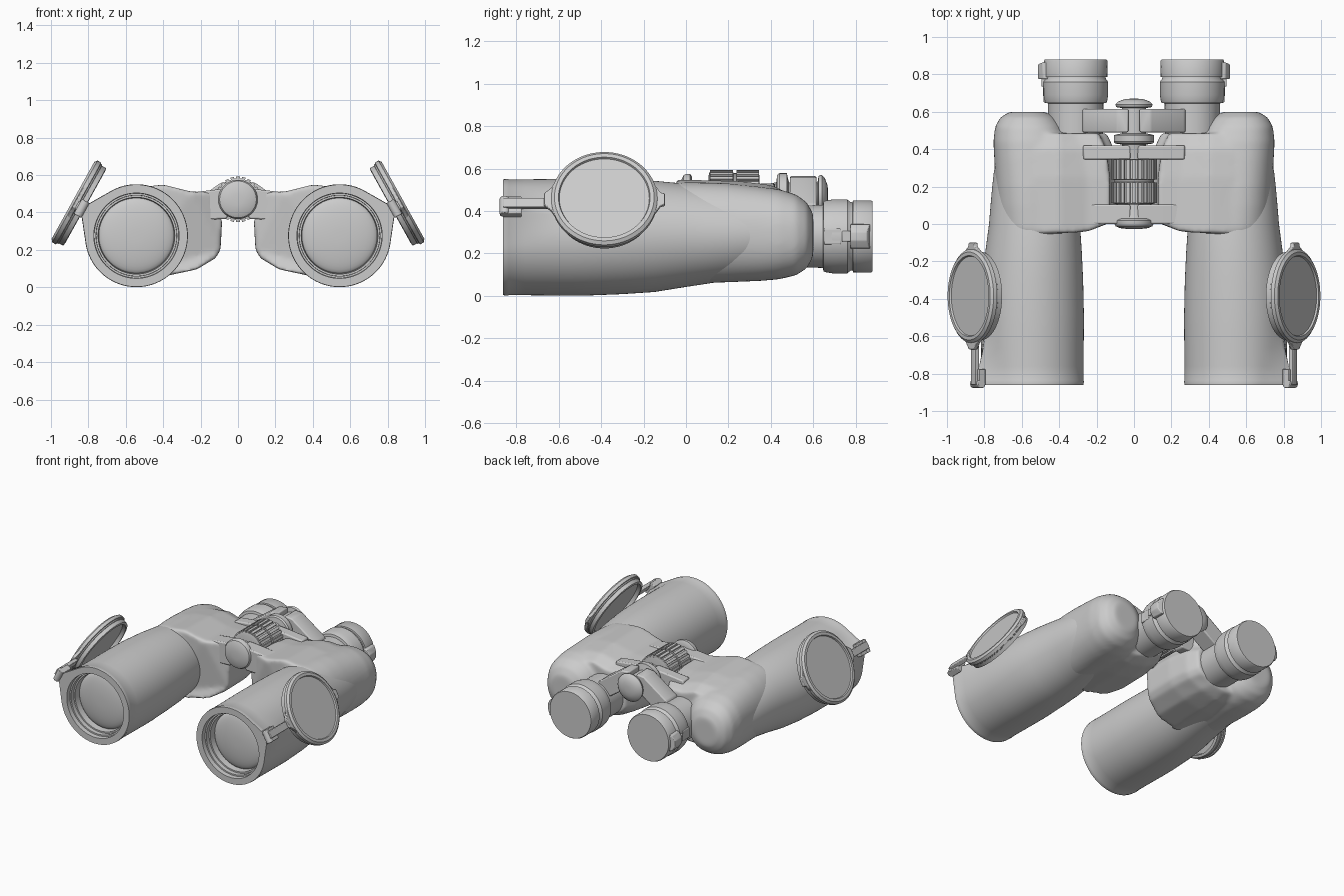
import bpy, bmesh, math
from mathutils import Vector, Matrix

rubber = bpy.data.materials.new("grey_rubber")
rubber.diffuse_color = (0.6, 0.6, 0.6, 1)
TAU = math.tau


def finish(name, bm, mirror=True, angle=35, bevel=0, blend=False):
    """Turn a bmesh into a named object, mirrored across x when needed."""
    bmesh.ops.recalc_face_normals(bm, faces=bm.faces)
    me = bpy.data.meshes.new(name)
    bm.to_mesh(me)
    bm.free()
    ob = bpy.data.objects.new(name, me)
    bpy.context.collection.objects.link(ob)
    me.materials.append(rubber)
    bpy.ops.object.select_all(action='DESELECT')
    ob.select_set(True)
    bpy.context.view_layer.objects.active = ob
    bpy.ops.object.shade_smooth_by_angle(angle=math.radians(angle))
    if bevel:
        m = ob.modifiers.new("bevel", 'BEVEL')
        m.width, m.segments, m.limit_method = bevel, 2, 'ANGLE'
    if blend:
        m = ob.modifiers.new("merge", 'REMESH')
        m.mode, m.voxel_size, m.use_smooth_shade = 'VOXEL', 0.011, True
        m = ob.modifiers.new("soften", 'SMOOTH')
        m.factor, m.iterations = 0.5, 14
    if mirror:
        ob.modifiers.new("mirror", 'MIRROR')
    return ob


def loft(bm, rings):
    """Skin a list of equal rings and cap both ends."""
    vs = [[bm.verts.new(p) for p in r] for r in rings]
    n = len(vs[0])
    for a, b in zip(vs, vs[1:]):
        for i in range(n):
            bm.faces.new((a[i], a[(i + 1) % n], b[(i + 1) % n], b[i]))
    bm.faces.new(vs[0])
    bm.faces.new(vs[-1])


def lathe(bm, prof, cx=0, cz=0, n=64):
    """Revolve (y, radius) points around an axis parallel to y."""
    loft(bm, [[(cx + r * math.cos(TAU * i / n), y, cz + r * math.sin(TAU * i / n))
               for i in range(n)] for y, r in prof])


def oval(y, cx, cz, rx, rz, e=2.0, n=64):
    """Superellipse ring in the xz plane."""
    out = []
    for i in range(n):
        c, s = math.cos(TAU * i / n), math.sin(TAU * i / n)
        out.append((cx + rx * math.copysign(abs(c) ** (2 / e), c), y,
                    cz + rz * math.copysign(abs(s) ** (2 / e), s)))
    return out


def slab(bm, pts, y0, y1):
    """Extrude an xz outline from y0 to y1 (numbers or functions of x)."""
    f = [y if callable(y) else (lambda x, y=y: y) for y in (y0, y1)]
    loft(bm, [[(x, g(x), z) for x, z in pts] for g in f])


def box(bm, c, s, mat=Matrix()):
    bmesh.ops.create_cube(bm, size=1, matrix=mat @ Matrix.Translation(c) @ Matrix.Diagonal((*s, 1)))


def teardrop(y, r, phi, cx=0.543, cz=0.276, n=96):
    """Circle with a tangent corner pointing at the cap hinge."""
    out = []
    for i in range(n):
        t = TAU * i / n
        d = abs((t - math.radians(26) + math.pi) % TAU - math.pi)
        k = r / math.cos(phi - d) if d < phi else r
        out.append((cx + k * math.cos(t), y, cz + k * math.sin(t)))
    return out


# Objective barrels: recessed bore, hinge corner at the front, taper to the back
bm = bmesh.new()
rings = [teardrop(y, r, 0) for y, r in
         [(-0.735, 0.20), (-0.80, 0.205), (-0.80, 0.215), (-0.83, 0.216), (-0.83, 0.226), (-0.862, 0.228)]]
rings += [teardrop(y, r, p) for y, r, p in
          [(-0.862, 0.273, 0.6), (-0.84, 0.275, 0.6), (-0.835, 0.273, 0.6), (-0.76, 0.273, 0.54),
           (-0.66, 0.274, 0.36), (-0.55, 0.275, 0.12), (-0.48, 0.275, 0)]]
rings += [oval(*s, n=96) for s in
          [(-0.3, 0.542, 0.278, 0.270, 0.270), (-0.15, 0.537, 0.28, 0.258, 0.262),
           (0.0, 0.532, 0.285, 0.243, 0.243), (0.1, 0.532, 0.285, 0.235, 0.228),
           (0.2, 0.532, 0.285, 0.226, 0.212), (0.28, 0.532, 0.285, 0.217, 0.197),
           (0.33, 0.532, 0.285, 0.207, 0.185)]]
loft(bm, rings)
finish("barrel", bm)

# Front lenses
bm = bmesh.new()
lathe(bm, [(-0.72, 0.203)] + [(-0.75 - 0.04 * math.sin(a * 0.157), 0.203 * math.cos(a * 0.157))
                              for a in range(10)], 0.543, 0.276)
finish("front_lens", bm)

# Prism housing: rounded outer shell blended with an inner block that tapers back
bm = bmesh.new()
loft(bm, [oval(*s) for s in
          [(-0.12, 0.53, 0.29, 0.18, 0.20, 2.1), (-0.03, 0.535, 0.295, 0.195, 0.24, 2.1),
           (0.1, 0.545, 0.297, 0.193, 0.237, 2.15), (0.2, 0.548, 0.297, 0.193, 0.233, 2.2),
           (0.35, 0.55, 0.292, 0.197, 0.222, 2.3), (0.44, 0.553, 0.29, 0.199, 0.212, 2.3),
           (0.52, 0.562, 0.287, 0.181, 0.19, 2.3), (0.57, 0.568, 0.285, 0.147, 0.155, 2.2),
           (0.60, 0.57, 0.285, 0.095, 0.10, 2)]])
outline = [(0.125, 0.42), (0.085, 0.36), (0.093, 0.2), (0.12, 0.155), (0.22, 0.095), (0.37, 0.063),
           (0.53, 0.075), (0.53, 0.535), (0.40, 0.550), (0.25, 0.512), (0.13, 0.512)]
front = [(x, 0.02 - 0.07 * min(1, max(0, (x - 0.1) / 0.17)), z) for x, z in outline]
mid = [(x, 0.25, 0.29 + (z - 0.29) * 0.97) for x, z in outline]
near = [(x + 0.02 * (x < 0.3), 0.40, 0.285 + (z - 0.285) * 0.90) for x, z in outline]
back = [(x + 0.06 * (x < 0.3), 0.485, 0.28 + (z - 0.28) * 0.76) for x, z in outline]
loft(bm, [front, mid, near, back])
finish("prism_housing", bm, blend=True)

# Hinge arms and the sloping eyepiece bridge
bm = bmesh.new()
for y0, y1 in ((0.0, 0.105), (0.345, 0.42)):
    slab(bm, [(0.02, 0.53), (0.12, 0.522), (0.27, 0.505), (0.29, 0.36), (0.065, 0.365), (0.02, 0.42)], y0, y1)
finish("hinge_arm", bm, bevel=0.008)
bm = bmesh.new()
slab(bm, [(0.03, 0.565), (0.09, 0.56), (0.27, 0.435), (0.3, 0.36), (0.19, 0.34), (0.03, 0.45)], 0.49, 0.615)
finish("eyepiece_bridge", bm, bevel=0.008)

# Central hinge axle with end caps
bm = bmesh.new()
lathe(bm, [(-0.027, 0.03), (-0.022, 0.075), (-0.012, 0.098), (0.0, 0.105), (0.02, 0.105), (0.028, 0.09),
           (0.03, 0.065), (0.11, 0.05), (0.35, 0.05), (0.425, 0.065), (0.43, 0.1), (0.44, 0.108),
           (0.475, 0.108), (0.485, 0.065), (0.62, 0.065), (0.625, 0.095), (0.64, 0.1), (0.655, 0.085),
           (0.667, 0.05), (0.67, 0.02)], 0, 0.47)
finish("hinge_axle", bm, mirror=False)

# Focus wheel with two rows of ribs
bm = bmesh.new()
lathe(bm, [(0.105, 0.09), (0.11, 0.112), (0.222, 0.112), (0.226, 0.108), (0.236, 0.108), (0.24, 0.112),
           (0.343, 0.112), (0.347, 0.09)], 0, 0.47)
for k in range(24):
    turn = Matrix.Translation((0, 0, 0.47)) @ Matrix.Rotation(TAU * k / 24, 4, 'Y')
    for y in (0.167, 0.291):
        box(bm, (0, y, 0.112), (0.019, 0.108, 0.02), turn)
finish("focus_wheel", bm, mirror=False)

# Eyepieces with stepped cups and side tabs
bm = bmesh.new()
lathe(bm, [(0.42, 0.145), (0.645, 0.148), (0.648, 0.165), (0.66, 0.169), (0.69, 0.174), (0.76, 0.174),
           (0.775, 0.162), (0.785, 0.160), (0.787, 0.169), (0.872, 0.170), (0.88, 0.165)], 0.312, 0.28)
finish("eyepiece", bm)
bm = bmesh.new()
slab(bm, [(0.45, 0.34), (0.49, 0.335), (0.513, 0.30), (0.513, 0.26), (0.49, 0.225), (0.45, 0.22)],
     0.775, lambda x: 0.872 - 0.6 * max(0, x - 0.48))
box(bm, (0.475, 0.76, 0.28), (0.04, 0.05, 0.05))
box(bm, (0.473, 0.69, 0.28), (0.024, 0.08, 0.075))
finish("eyecup_tab", bm, bevel=0.005)

# Open lens caps, tilted outward: local x runs along the barrel, local z faces out
nrm, fwd = Vector((0.875, 0, 0.485)).normalized(), Vector((0, 1, 0))
tilt = Matrix((fwd, nrm.cross(fwd), nrm)).transposed().to_4x4()
tilt = Matrix.Translation((0.865, -0.385, 0.455)) @ tilt
bm = bmesh.new()
prof = [(0.05, 0.010), (0.212, 0.010), (0.216, 0.020), (0.235, 0.020), (0.25, 0.008), (0.25, -0.014),
        (0.243, -0.017), (0.241, -0.024), (0.238, -0.026), (0.236, -0.052), (0.218, -0.055),
        (0.214, -0.028), (0.05, -0.028)]
loft(bm, [[tilt @ Vector((r * math.cos(TAU * i / 72), r * math.sin(TAU * i / 72), h))
           for i in range(72)] for r, h in prof])
finish("lens_cap", bm)

# Cap ears: a pull tab at one end, a tapered strap root at the other
bm = bmesh.new()
for outline in ([(0.21, -0.12), (0.265, -0.035), (0.285, -0.03), (0.285, 0.03), (0.265, 0.035), (0.21, 0.12)],
                [(-0.21, -0.13), (-0.25, -0.06), (-0.285, -0.03), (-0.285, 0.03), (-0.25, 0.06), (-0.21, 0.13)]):
    loft(bm, [[tilt @ Vector((x, y, h)) for x, y in outline] for h in (-0.016, 0.006)])
finish("cap_ear", bm, bevel=0.004)

# Hinge strap, lug and pin at the barrel corner
bm = bmesh.new()
box(bm, (-0.37, -0.01, -0.022), (0.21, 0.05, 0.026), tilt)
box(bm, (-0.435, -0.015, -0.045), (0.09, 0.09, 0.04), tilt)
bmesh.ops.create_cone(bm, cap_ends=True, segments=20, radius1=0.024, radius2=0.024, depth=0.09,
                      matrix=tilt @ Matrix.Translation((-0.469, -0.015, -0.042)) @ Matrix.Rotation(math.pi / 2, 4, 'X'))
finish("cap_hinge", bm, bevel=0.004)
